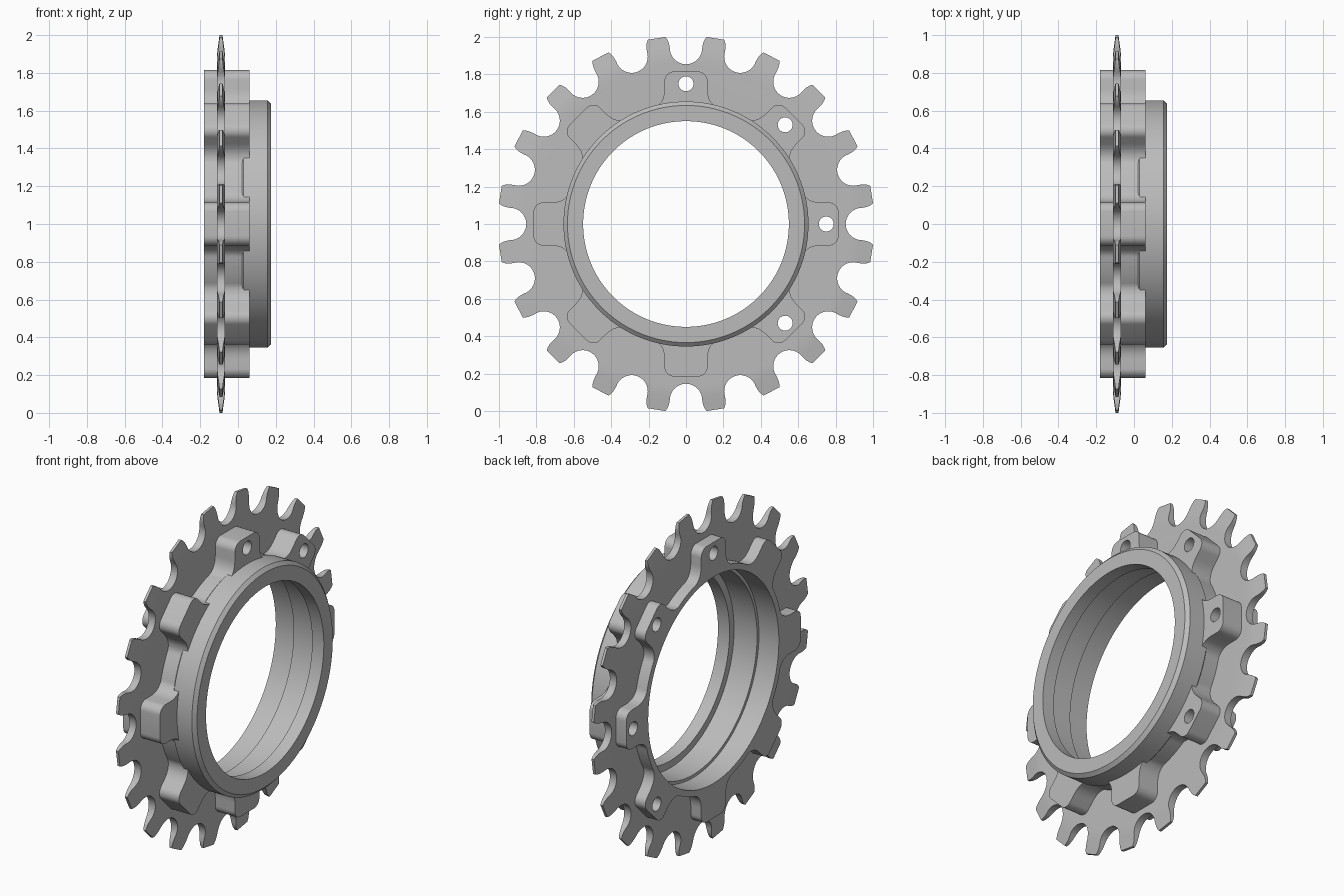
import bpy, bmesh, math
from mathutils import Vector

if "Cube" in bpy.data.objects:
    bpy.data.objects.remove(bpy.data.objects["Cube"])

steel = bpy.data.materials.new("satin_grey_steel")
steel.use_nodes = True
GREY = (0.5, 0.5, 0.5, 1)
steel.diffuse_color = GREY
steel.node_tree.nodes["Principled BSDF"].inputs["Base Color"].default_value = GREY

TEETH, LUGS, SEGMENTS = 20, 8, 160


def polar(x, r, a):
    """Point on the wheel, whose axle runs along x at height 1; angle from the top."""
    return Vector((x, r * math.sin(a), 1 + r * math.cos(a)))


def make_object(name, bm):
    bmesh.ops.recalc_face_normals(bm, faces=bm.faces)
    mesh = bpy.data.meshes.new(name)
    bm.to_mesh(mesh)
    bm.free()
    mesh.materials.append(steel)
    obj = bpy.data.objects.new(name, mesh)
    bpy.context.collection.objects.link(obj)
    return obj


def lathe(name, profile):
    """Solid of revolution from (x, radius) pairs; the end caps are flat."""
    bm = bmesh.new()
    rings = [[bm.verts.new(polar(x, r, math.tau * i / SEGMENTS)) for i in range(SEGMENTS)]
             for x, r in profile]
    for a, b in zip(rings, rings[1:]):
        for i in range(SEGMENTS):
            j = (i + 1) % SEGMENTS
            bm.faces.new((a[i], a[j], b[j], b[i]))
    bm.faces.new(rings[0])
    bm.faces.new(rings[-1])
    return make_object(name, bm)


def prism(name, outline, x0, x1):
    """Extrude a list of (radius, angle) points along the axle."""
    bm = bmesh.new()
    near = [bm.verts.new(polar(x0, r, a)) for r, a in outline]
    far = [bm.verts.new(polar(x1, r, a)) for r, a in outline]
    for i in range(len(outline)):
        j = (i + 1) % len(outline)
        bm.faces.new((near[i], near[j], far[j], far[i]))
    bm.faces.new(near)
    bm.faces.new(far)
    return make_object(name, bm)


def boolean(target, tool, operation):
    mod = target.modifiers.new(operation, 'BOOLEAN')
    mod.operation, mod.object, mod.solver = operation, tool, 'EXACT'
    graph = bpy.context.evaluated_depsgraph_get()
    mesh = bpy.data.meshes.new_from_object(target.evaluated_get(graph))
    target.modifiers.clear()
    target.data = mesh
    bpy.data.objects.remove(tool)


def repeat(points, count):
    """Repeat (sideways, outward) points around the wheel as (radius, angle)."""
    return [(math.hypot(t, r), math.atan2(t, r) + math.tau * k / count)
            for k in range(count) for t, r in points]


def mirrored(half):
    return [(-t, r) for t, r in reversed(half)] + half


def drill(target, radius):
    for k in range(LUGS):
        a = math.tau * k / LUGS
        c = polar(0, 0.75, a)
        bm = bmesh.new()
        bmesh.ops.create_cone(bm, cap_ends=True, segments=32, radius1=radius,
                              radius2=radius, depth=1)
        for v in bm.verts:
            v.co = Vector((v.co.z, v.co.x, v.co.y)) + c
        boolean(target, make_object("drill", bm), 'DIFFERENCE')


# Toothed plate: tapering disc trimmed to the tooth outline
half_profile = [(0.022, 0.87), (0.021, 0.9), (0.018, 0.93), (0.013, 0.965), (0.006, 1.02)]
plate = lathe("toothed_plate", [(-0.09 - w, r) for w, r in half_profile]
              + [(-0.09 + w, r) for w, r in reversed(half_profile)])
gullet = [(0.086 * math.sin(s * math.pi / 20), 0.94 - 0.086 * math.cos(s * math.pi / 20))
          for s in range(1, 11)]
gullet += [(0.091, 0.965), (0.099, 0.985), (0.11, 1.0)]
gullet = [(-t, r) for t, r in reversed(gullet)] + [(0, 0.854)] + gullet
boolean(plate, prism("tooth_cutter", repeat(gullet, TEETH), -0.3, 0.2), 'INTERSECT')
boolean(plate, lathe("plate_opening", [(-0.4, 0.625), (0.4, 0.625)]), 'DIFFERENCE')
drill(plate, 0.055)

# Hub body: ring with eight rounded lugs
W, TOP, CORNER = 0.115, 0.815, 0.05
lug = []
for s in range(9):
    a = s * math.pi / 16
    lug.append((W - CORNER + CORNER * math.sin(a), TOP - CORNER + CORNER * math.cos(a)))
start, bend, end = Vector((W, 0.715)), Vector((W + 0.003, 0.648)), Vector((0.165, 0.624))
for s in range(9):
    u = s / 8
    lug.append(tuple(start * (1 - u) ** 2 + bend * 2 * u * (1 - u) + end * u * u))
rim, a0 = end.length, math.atan2(end.x, end.y)
for s in range(1, 6):
    a = a0 + (math.pi / LUGS - a0) * s / 6
    lug.append((rim * math.sin(a), rim * math.cos(a)))
hub = prism("lugged_hub", repeat(mirrored(lug), LUGS), -0.18, 0.06)

# Chamfered collar on the left side
collar = lathe("collar", [(-0.02, 0.6), (0.03, 0.655), (0.157, 0.655), (0.176, 0.634), (0.176, 0.5)])
boolean(hub, collar, 'UNION')

# Stepped bore and bolt holes
bore = lathe("bore_cutter", [(-0.4, 0.61), (-0.05, 0.61), (-0.05, 0.592),
                             (0.1, 0.592), (0.1, 0.55), (0.4, 0.55)])
boolean(hub, bore, 'DIFFERENCE')
drill(hub, 0.04)

# Smooth shading with crisp edges
bpy.ops.object.select_all(action='DESELECT')
for obj in (plate, hub):
    obj.select_set(True)
bpy.context.view_layer.objects.active = hub
bpy.ops.object.shade_smooth_by_angle(angle=math.radians(28))
